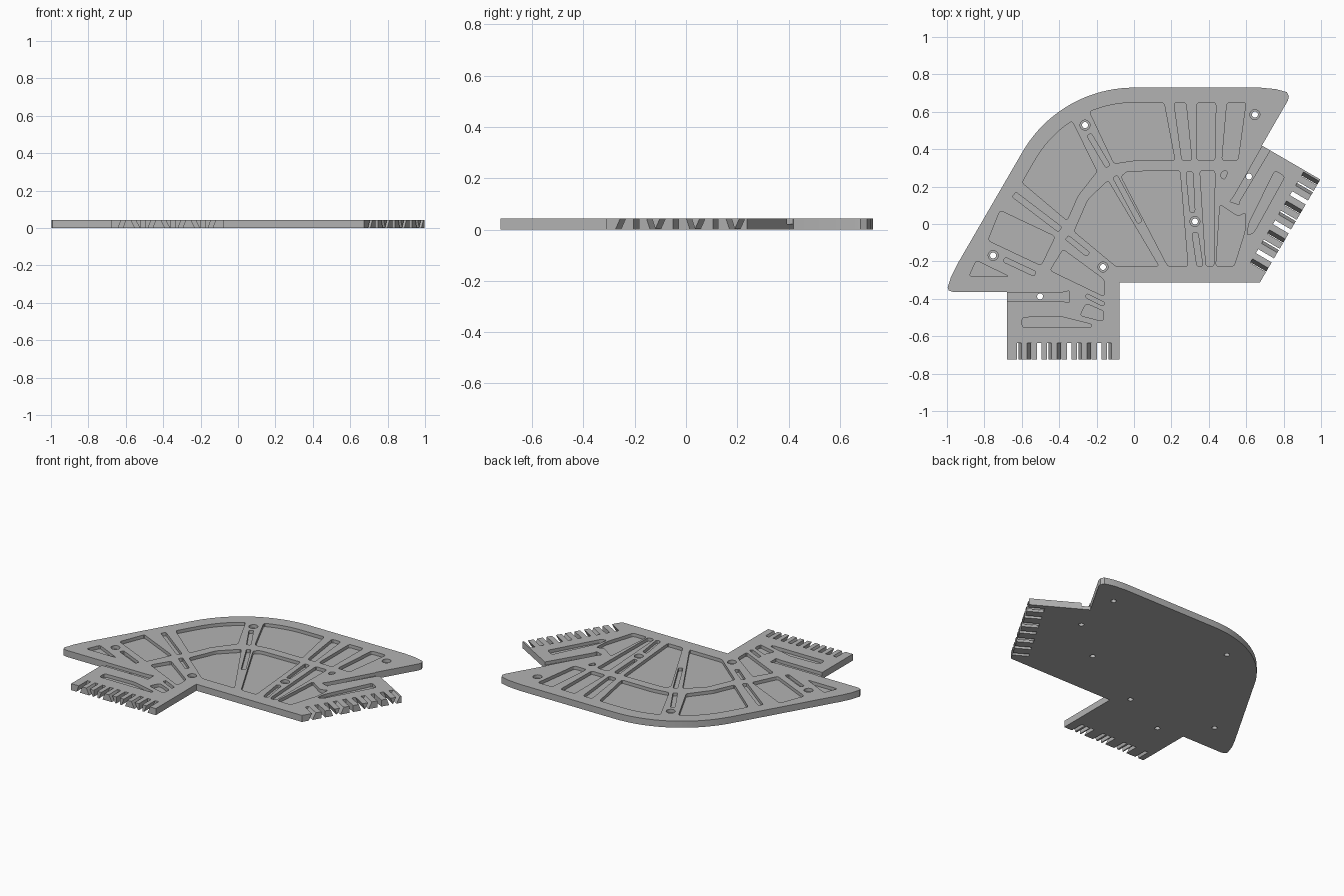
import bpy, bmesh, math
from mathutils import Vector

if "Cube" in bpy.data.objects:
    bpy.data.objects.remove(bpy.data.objects["Cube"])

# Sketch units: 187.2 per model unit, x right, y down, origin at (1134, 224.5)
S = 187.2
THICK, FLOOR, OVER = 0.042, 0.021, 0.07

grey = bpy.data.materials.new("plain grey")
grey.diffuse_color = (0.45, 0.45, 0.45, 1)
grey.use_nodes = True
grey.node_tree.nodes["Principled BSDF"].inputs["Base Color"].default_value = grey.diffuse_color


def to_model(p):
    return Vector(((p[0] - 1134) / S, (224.5 - p[1]) / S))


def rounded(pts, r, n=3):
    """Replace each corner with a small curve of reach r."""
    out = []
    for i, p in enumerate(pts):
        p, a, b = Vector(p), Vector(pts[i - 1]), Vector(pts[(i + 1) % len(pts)])
        s = p + (a - p).normalized() * min(r, (a - p).length * 0.4)
        e = p + (b - p).normalized() * min(r, (b - p).length * 0.4)
        for k in range(n + 1):
            t = k / n
            out.append(s * (1 - t) ** 2 + p * 2 * t * (1 - t) + e * t * t)
    return out


def prism(name, pts, z0, z1, shift=(0, 0)):
    """Solid from an outline, z0 up to z1; the bottom may be shifted for a slant."""
    pts = [Vector(p) for p in pts]
    flat = [to_model(p) for p in pts]
    area = sum(flat[i - 1].x * flat[i].y - flat[i].x * flat[i - 1].y for i in range(len(flat)))
    if area < 0:
        pts.reverse()
    n = len(pts)
    verts = [(*to_model(p + Vector(shift)), z0) for p in pts] + [(*to_model(p), z1) for p in pts]
    faces = [tuple(range(n - 1, -1, -1)), tuple(range(n, 2 * n))]
    faces += [(i, (i + 1) % n, n + (i + 1) % n, n + i) for i in range(n)]
    me = bpy.data.meshes.new(name)
    me.from_pydata(verts, [], faces)
    me.materials.append(grey)
    ob = bpy.data.objects.new(name, me)
    bpy.context.scene.collection.objects.link(ob)
    return ob


def cut(pts, z0, z1, shift=(0, 0)):
    """Subtract one prism from the plate."""
    cutter = prism("cutter", pts, z0, z1, shift)
    cutter.hide_render = True
    mod = plate.modifiers.new("cut", 'BOOLEAN')
    mod.operation = 'DIFFERENCE'
    mod.solver = 'EXACT'
    mod.object = cutter
    bpy.context.view_layer.update()
    dg = bpy.context.evaluated_depsgraph_get()
    result = bpy.data.meshes.new_from_object(plate.evaluated_get(dg))
    plate.modifiers.remove(mod)
    if len(result.vertices) > 0.8 * len(plate.data.vertices):
        plate.data = result
    bpy.data.objects.remove(cutter)


def circle(c, r, n=20):
    return [(c[0] + r * math.cos(2 * math.pi * i / n),
             c[1] + r * math.sin(2 * math.pi * i / n)) for i in range(n)]


def slit(x0, y0, x1, y1, w):
    a, b = Vector((x0, y0)), Vector((x1, y1))
    d = (b - a).normalized() * (w / 2)
    s = Vector((-d.y, d.x))
    return [a + s, b + s, b - s, a - s]


def arc(cx, cy, r, a0, a1, n):
    return [(cx + r * math.cos(math.radians(a0 + (a1 - a0) * i / n)),
             cy - r * math.sin(math.radians(a0 + (a1 - a0) * i / n))) for i in range(n + 1)]


# Plate outline: wings, big back arc and two joint arms
outline = [(1007, 292.5), (1007, 360), (1119.5, 360), (1119.5, 283), (1260, 283),
           (1320.5, 180), (1262, 146), (1288, 101), (1289, 97), (1287, 92.5),
           (1276, 89.5), (1260, 88)]
outline += arc(1134, 217, 129, 90, 150, 20)
outline += [(957, 265), (951, 277), (947.5, 288), (948.5, 291), (953, 292.5)]
plate = prism("bracket_plate", outline, 0, THICK)

# Pockets of the outer row
outer = [
    arc(1134, 217, 114, 90, 113, 6) + [(1114, 164), (1134, 161), (1175, 161), (1164, 103)],
    arc(1134, 217, 114, 123, 150, 6) + [(1022, 183), (1067, 221), (1078, 196), (1097, 172)],
    [(1174, 103), (1186, 103), (1192, 161), (1182, 161)],
    [(1197, 103), (1216, 103), (1215, 161), (1197, 161)],
    [(1227, 103), (1246, 103), (1238, 161), (1222, 161)],
    [(1000, 211), (1055, 237), (1041, 266), (988, 241)],
    [(976, 261), (1009, 277), (969, 277)],
]
# Pockets of the inner row
inner = [
    [(1121, 177), (1127, 172), (1180, 171), (1188, 267), (1168, 267)],
    [(1108, 181), (1159, 267), (1116, 267), (1074, 232), (1088, 200)],
    [(1063, 250), (1104, 280), (1104, 297), (1050, 271)],
    [(1186, 172), (1193, 172), (1195, 213), (1190, 213)],
    [(1192, 233), (1198, 233), (1203, 267), (1197, 267)],
    [(1200, 171), (1215, 171), (1214, 267), (1206, 267)],
    [(1220, 205), (1229, 211), (1238, 217), (1246, 213), (1245, 232), (1234, 267), (1216, 267)],
    [(1221, 174), (1224, 171), (1228, 172), (1225, 180), (1221, 178)],
]
# Pockets in the arms
arms = [
    [(1022, 318), (1060, 317), (1092, 325), (1091, 328), (1022, 328)],
    [(1086, 304), (1104, 312), (1103, 322), (1080, 316)],
    [(1275, 171), (1285, 177), (1254, 233), (1247, 236), (1249, 224)],
]
# Open-ended latch grooves beside the wings
grooves = [
    [(1000, 293), (1062, 293), (1069, 291.5), (1069, 303), (1062, 302), (1000, 302)],
    [(1266.5, 139.5), (1277, 139.5), (1240, 201), (1239, 205), (1230, 202), (1235, 195)],
]
# Narrow slits along the ribs
slits = [(1089, 135, 1108, 167, 5), (1115, 177, 1140, 223, 5), (1067, 238, 1088, 255, 5),
         (1014, 195, 1060, 230, 6), (1004, 260, 1035, 274.5, 5), (1086, 296, 1104, 305, 4)]

for p in outer + inner + arms:
    cut(rounded(p, 3), FLOOR, OVER)
for p in grooves:
    cut(p, FLOOR, OVER)
for s in slits:
    cut(rounded(slit(*s), 1.8), FLOOR, OVER)

# Screw holes: through holes, with a wider seat outside the grooves
holes = [(1085, 125.5), (1255, 115), (1195, 222), (993, 256), (1103, 267.5)]
groove_holes = [(1249, 177), (1040, 297)]
for c in holes:
    cut(circle(c, 5), FLOOR, OVER)
for c in holes + groove_holes:
    cut(circle(c, 3), -0.02, OVER)


# Slanted joint teeth along both arm ends
def tooth_slots(start, along, out, first, step, slants):
    start, along, out = Vector(start), Vector(along).normalized(), Vector(out).normalized()
    for i in range(10):
        k = slants[i % 3]
        a = start + along * (first + step * i - k * 0.25)
        b = a + along * 4.6
        cut([a, b, b + out * 30, a + out * 30],
            -THICK * 0.25, THICK * 1.25, along * k * 1.5)


tooth_slots((1007, 343.5), (1, 0), (0, 1), 10, 10, (-3, 4, 0))
tooth_slots((1304, 172), (-60.5, 103), (103, 60.5), 0.5, 11.2, (4, -3, 0))

# One flat colour, smooth curved walls, crisp edges
plate.data.name = "bracket_plate"
plate.data.materials.clear()
plate.data.materials.append(grey)
bpy.context.view_layer.objects.active = plate
plate.select_set(True)
bpy.ops.object.shade_smooth_by_angle(angle=math.radians(30))
